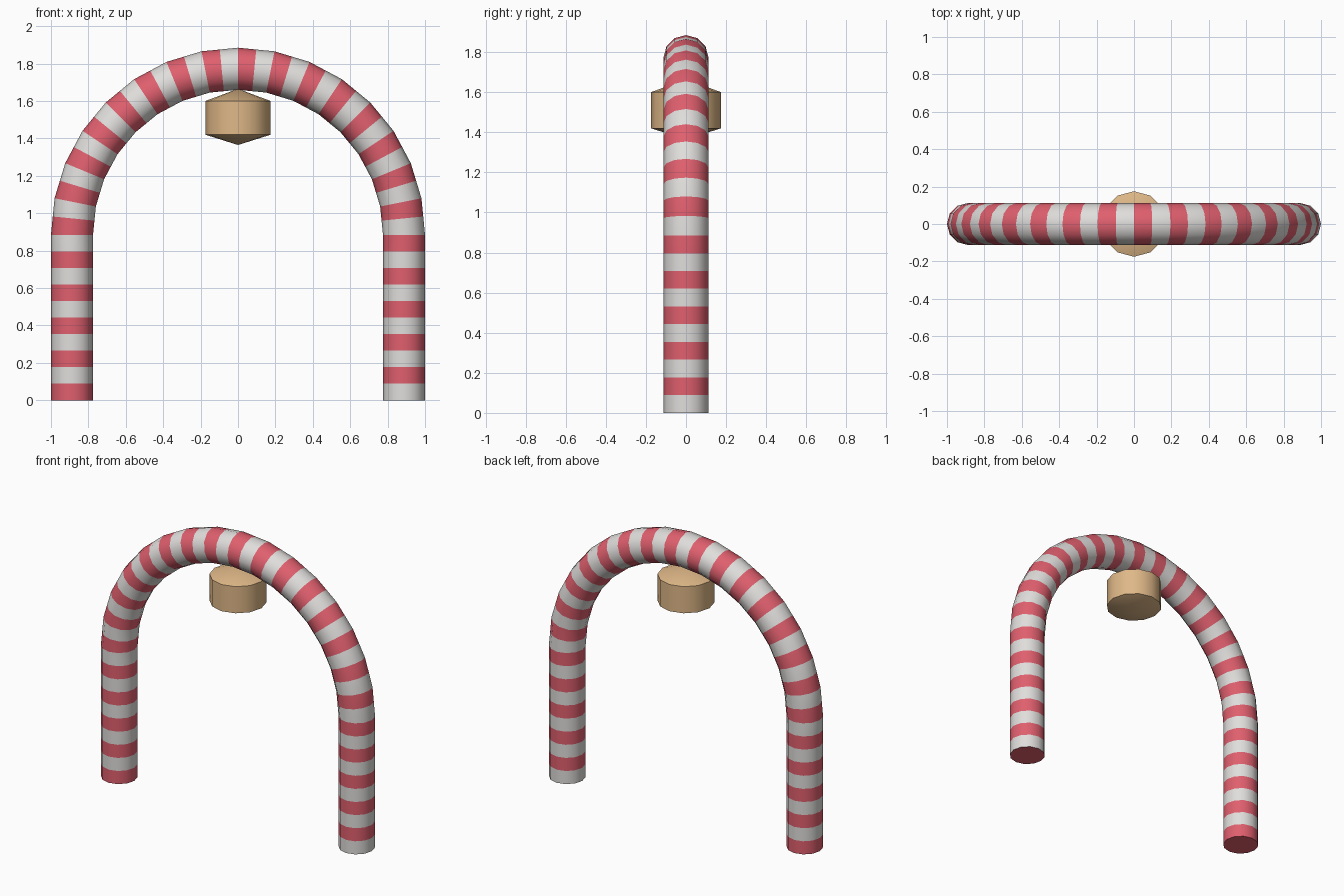
import bpy, bmesh, math
from mathutils import Vector

cube = bpy.data.objects.get("Cube")
if cube:
    bpy.data.objects.remove(cube, do_unlink=True)


def material(name, rgb):
    m = bpy.data.materials.new(name)
    m.use_nodes = True
    color = (*rgb, 1)
    m.diffuse_color = color
    bsdf = next(n for n in m.node_tree.nodes if n.type == 'BSDF_PRINCIPLED')
    bsdf.inputs["Base Color"].default_value = color
    return m


def finish(name, bm, materials):
    bmesh.ops.recalc_face_normals(bm, faces=bm.faces)
    mesh = bpy.data.meshes.new(name)
    bm.to_mesh(mesh)
    bm.free()
    for m in materials:
        mesh.materials.append(m)
    obj = bpy.data.objects.new(name, mesh)
    bpy.context.collection.objects.link(obj)
    bpy.ops.object.select_all(action='DESELECT')
    obj.select_set(True)
    bpy.context.view_layer.objects.active = obj
    bpy.ops.object.shade_smooth_by_angle(angle=math.radians(40))
    return obj


red = material("candy_red", (0.74, 0.115, 0.155))
white = material("candy_white", (0.74, 0.73, 0.71))
tan = material("warm_tan", (0.74, 0.48, 0.245))

SIDES = 12
TUBE = 0.1125
BEND = 1 - TUBE
LEG = 0.885
LEG_STRIPES = 10
ARCH_SEGMENTS = 16


def ring(angle, z):
    """Cross-section of the tube, facing along the arch at the given angle."""
    out = Vector((-math.cos(angle), 0, math.sin(angle)))
    center = Vector((0, 0, z)) + out * BEND
    turns = [math.tau * i / SIDES for i in range(SIDES)]
    return [center + TUBE * (out * math.cos(t) + Vector((0, math.sin(t), 0))) for t in turns]


# Striped arch: one ring per stripe edge, two stripes per arch segment
leg_heights = [LEG * i / LEG_STRIPES for i in range(LEG_STRIPES)]
rings = [ring(0, z) for z in leg_heights]
bends = [ring(math.pi * i / ARCH_SEGMENTS, LEG) for i in range(ARCH_SEGMENTS + 1)]
for a, b in zip(bends, bends[1:]):
    rings += [a, [(p + q) / 2 for p, q in zip(a, b)]]
rings.append(bends[-1])
rings += [ring(math.pi, z) for z in reversed(leg_heights)]

bm = bmesh.new()
loops = [[bm.verts.new(p) for p in r] for r in rings]
for s, (a, b) in enumerate(zip(loops, loops[1:])):
    for i in range(SIDES):
        j = (i + 1) % SIDES
        bm.faces.new((a[i], a[j], b[j], b[i])).material_index = s % 2
for end in (loops[0], loops[-1]):
    bm.faces.new(end).material_index = 0
finish("striped_arch", bm, [red, white])

# Hanging drum with shallow cones above and below, spun from its profile
bm = bmesh.new()
profile = [(0, 1.365), (0.175, 1.42), (0.175, 1.60), (0, 1.665)]
points = [bm.verts.new((r, 0, z)) for r, z in profile]
edges = [bm.edges.new(pair) for pair in zip(points, points[1:])]
bmesh.ops.spin(bm, geom=points + edges, cent=(0, 0, 0), axis=(0, 0, 1),
               angle=math.tau, steps=SIDES)
bmesh.ops.remove_doubles(bm, verts=bm.verts, dist=0.0001)
finish("hanging_drum", bm, [tan])
